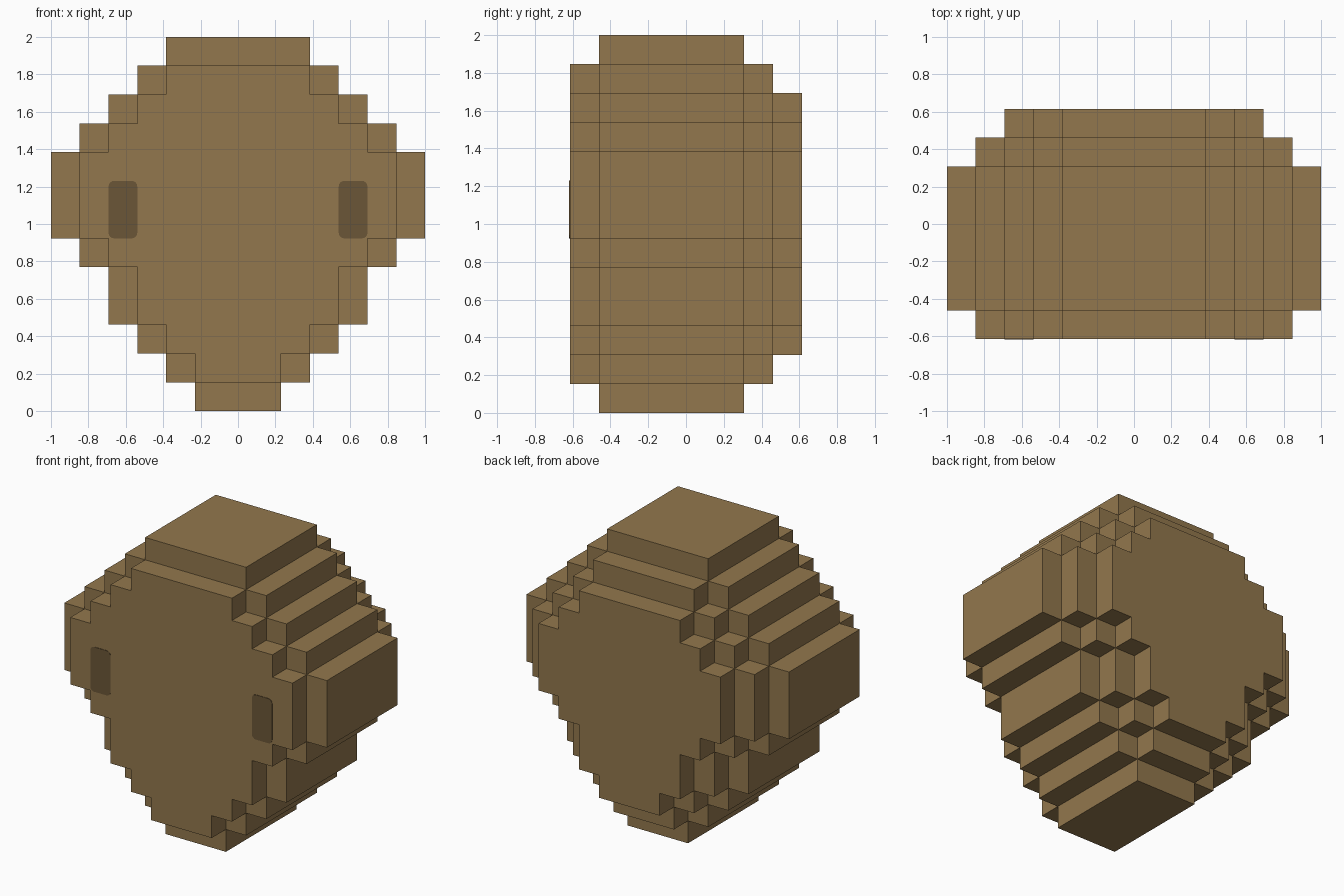
import bpy
import bmesh
from mathutils import Vector

cube = bpy.data.objects.get("Cube")
if cube:
    bpy.data.objects.remove(cube, do_unlink=True)

U = 2 / 13  # one block


def make_material(name, color):
    mat = bpy.data.materials.new(name)
    mat.use_nodes = True
    mat.diffuse_color = color
    mat.node_tree.nodes["Principled BSDF"].inputs["Base Color"].default_value = color
    return mat


def add_object(name, bm, mat):
    mesh = bpy.data.meshes.new(name)
    bm.to_mesh(mesh)
    bm.free()
    mesh.materials.append(mat)
    obj = bpy.data.objects.new(name, mesh)
    bpy.context.collection.objects.link(obj)
    return obj


def erode(cells):
    """Strip one block from the rim of a layer."""
    return {(x, z) for x, z in cells
            if {(x + 1, z), (x - 1, z), (x, z + 1), (x, z - 1)} <= cells}


brown = make_material("warm brown", (0.288, 0.185, 0.074, 1))
dark = make_material("dark brown", (0.147, 0.093, 0.038, 1))

# Stepped outline, blocks either side of the centre column, bottom to top
REACH = [1, 2, 3, 4, 4, 5, 6, 6, 6, 5, 4, 3, 2]
full = {(x, z) for z, r in enumerate(REACH) for x in range(-r, r + 1)}
middle = erode(full)
inner = erode(middle)

# Layers from front to back
layers = [middle] + [full] * 5 + [middle, inner]
blocks = {(x, y, z) for y, cells in enumerate(layers, -4) for x, z in cells}

# Head: only the exposed block sides, merged into large flat faces
bm = bmesh.new()
for block in blocks:
    centre = Vector(block) + Vector((0, 0.5, 0.5))
    for axis in range(3):
        for sign in (-1, 1):
            normal = Vector((0, 0, 0))
            normal[axis] = sign
            if tuple(int(a + b) for a, b in zip(block, normal)) in blocks:
                continue
            u = Vector((0, 0, 0))
            u[(axis + 1) % 3] = 0.5
            v = normal.cross(u)
            mid = centre + normal / 2
            corners = (mid - u - v, mid + u - v, mid + u + v, mid - u + v)
            bm.faces.new([bm.verts.new(c * U) for c in corners])
bmesh.ops.remove_doubles(bm, verts=bm.verts, dist=0.001)
bmesh.ops.dissolve_limit(bm, angle_limit=0.02, verts=bm.verts, edges=bm.edges)
add_object("head", bm, brown)

# Eyes: thin rounded plates on the front
for name, side in (("left_eye", 1), ("right_eye", -1)):
    bm = bmesh.new()
    bmesh.ops.create_cube(bm, size=1)
    bmesh.ops.scale(bm, verts=bm.verts, vec=(U, 0.006, 2 * U))
    edges = [e for e in bm.edges
             if abs(e.verts[0].co.y - e.verts[1].co.y) > 0.001]
    bmesh.ops.bevel(bm, geom=edges, offset=0.03, segments=4,
                    profile=0.5, affect='EDGES')
    eye = add_object(name, bm, dark)
    eye.location = (side * 4 * U, -4 * U, 7 * U)
